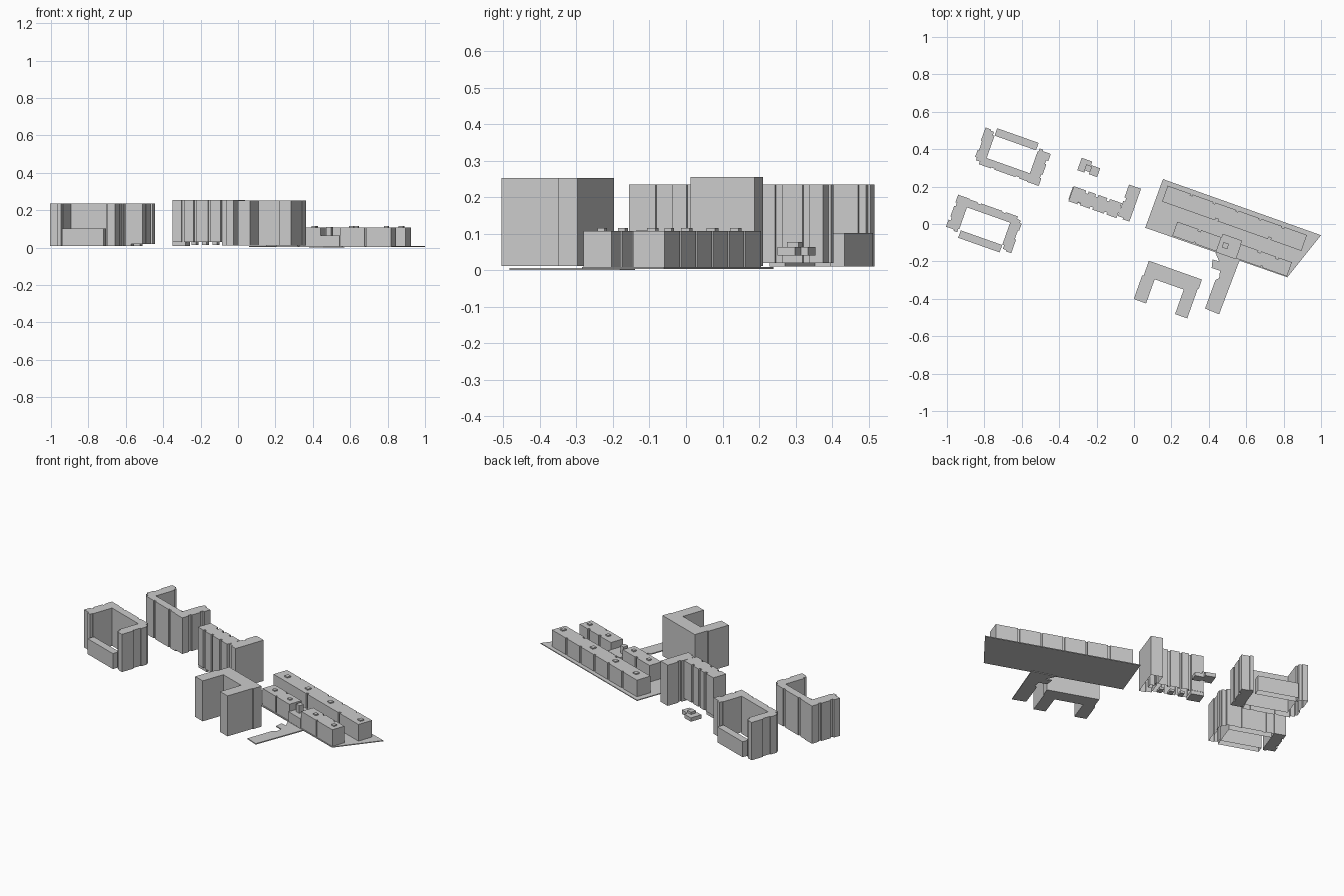
import bpy, bmesh, math

A = math.radians(-19.5)  # street grid direction shared by all buildings


def prism(name, pts, z0, z1, org=(0, 0), ang=A, bottom=True):
    """Extrude a footprint; local u runs along the street, v across it."""
    c, s = math.cos(ang), math.sin(ang)
    bm = bmesh.new()
    world = [(org[0] + u * c - v * s, org[1] + u * s + v * c) for u, v in pts]
    low = [bm.verts.new((x, y, z0)) for x, y in world]
    top = [bm.verts.new((x, y, z1)) for x, y in world]
    n = len(pts)
    for i in range(n):
        j = (i + 1) % n
        bm.faces.new((low[i], low[j], top[j], top[i]))
    bm.faces.new(top)
    if bottom:
        bm.faces.new(low[::-1])
    me = bpy.data.meshes.new(name)
    bm.to_mesh(me)
    bm.free()
    ob = bpy.data.objects.new(name, me)
    bpy.context.collection.objects.link(ob)
    return ob


def rect(u0, v0, u1, v1):
    return [(u0, v0), (u1, v0), (u1, v1), (u0, v1)]


def notched(w, d, south=(), north=()):
    """Counter-clockwise rectangle with (start, end, depth) recesses on its long sides."""
    p = [(0, 0)]
    for a, b, t in south:
        p += [(a, 0), (a, t), (b, t), (b, 0)]
    p += [(w, 0), (w, d)]
    for a, b, t in reversed(north):
        p += [(b, d), (b, d - t), (a, d - t), (a, d)]
    return p + [(0, d)]


# paved platform and footpath
prism("platform", [(.06, -.02), (.82, -.285), (1, -.06), (.155, .24)], .004, .009, ang=0)
prism("footpath", [(.43, -.14), (.455, -.2), (.42, -.19), (.415, -.235), (.46, -.25),
                   (.455, -.29), (.435, -.3), (.38, -.452), (.455, -.483), (.57, -.18)],
      0, .006, ang=0)

# long north bar with shallow facade joints
N = (.15, .12)
prism("north_bar", notched(.79, .09, [(.30, .315, .012), (.60, .615, .012)],
                           [(.13 * i, .13 * i + .012, .008) for i in range(1, 6)]),
      .008, .108, N)
for i, u in enumerate((.06, .25, .46, .74)):
    prism(f"north_bar_roof_core_{i}", rect(u, .03, u + .025, .055), .108, .115, N)

# two south bars with a lower entrance hall between
S = (.205, -.063)
prism("south_bar_west", notched(.25, .08, [(.12, .13, .008)], [(.12, .135, .01)]), .008, .108, S)
east = [(u + .36, v) for u, v in notched(.29, .08, [(.14, .15, .008)], [(.10, .115, .01), (.2, .215, .01)])]
prism("south_bar_east", east, .008, .108, S)
prism("entrance_hall", rect(.25, -.005, .36, .10), .008, .065, S)
prism("entrance_core", rect(.27, .03, .30, .06), .065, .11, S)
for i, u in enumerate((.05, .19, .43, .60)):
    prism(f"south_bar_roof_core_{i}", rect(u, .03, u + .022, .05), .108, .115, S)

# tall U-shaped block
prism("u_block", [(-.003, -.22), (.067, -.22), (.067, -.083), (.232, -.083), (.232, -.222),
                  (.301, -.222), (.301, -.055), (.306, -.055), (.306, 0), (.005, 0),
                  (.005, -.085), (-.003, -.085)], .012, .253, (.075, -.195))


# courtyard blocks: tall wings on three sides, low wing closing the fourth
def courtyard(tag, org, ang, base_east):
    prism(tag + "_tall_wings",
          [(0, .015), (.022, .015), (.022, 0), (.09, 0), (.09, .006), (.11, .006), (.11, 0),
           (.23, 0), (.23, .006), (.25, .006), (.25, 0), (.295, 0), (.295, .045),
           (.05, .045), (.05, .17), (.04, .17), (.04, .19), (.022, .19), (.022, .197),
           (-.01, .197), (-.01, .12), (-.003, .12), (-.003, .07), (-.01, .07), (-.01, .03), (0, .03)],
          .01, .235, org, ang, bottom=False)
    prism(tag + "_end_wing",
          [(.295, -.003), (.362, -.003), (.362, .04), (.354, .04), (.354, .06), (.362, .06),
           (.362, .12), (.354, .12), (.354, .14), (.366, .14), (.366, .18), (.32, .18),
           (.32, .188), (.30, .188), (.30, .17), (.295, .17)],
          base_east, .235, org, ang)
    prism(tag + "_low_wing", rect(.05, .172, .285, .214), .01, .102, org, ang, bottom=False)


courtyard("north_courtyard", (-.85, .327), A, .02)
courtyard("west_courtyard", (-.6, .033), A + math.pi, .01)

# pair of slim towers
C = (-.35, .122)
prism("long_tower", notched(.272, .085, [(.05, .065, .012), (.12, .135, .012), (.2, .215, .012)],
                            [(.07, .085, .014), (.125, .14, .014), (.19, .205, .014)]),
      .03, .255, C, bottom=False)
prism("tower_base", rect(-.004, .008, .07, .08), .01, .032, C)
for i, u in enumerate((.10, .16, .22)):
    prism(f"tower_foot_{i}", rect(u, .02, u + .025, .06), .015, .03, C)
prism("cross_tower", [(0, 0), (.03, 0), (.03, -.008), (.068, -.008), (.068, .178), (0, .178),
                      (0, .105), (.01, .105), (.01, .085), (0, .085)],
      .012, .255, (-.086, .043), bottom=False)
prism("tower_link", rect(.268, .03, .30, .06), .03, .255, C, bottom=False)

# small pavilion
P = (-.303, .288)
prism("pavilion", [(0, 0), (.04, 0), (.04, .012), (.065, .012), (.065, 0), (.112, 0),
                   (.112, .05), (.06, .05), (.06, .07), (0, .07)], .04, .063, P)
prism("pavilion_upper", rect(.035, .012, .068, .045), .063, .077, P)
